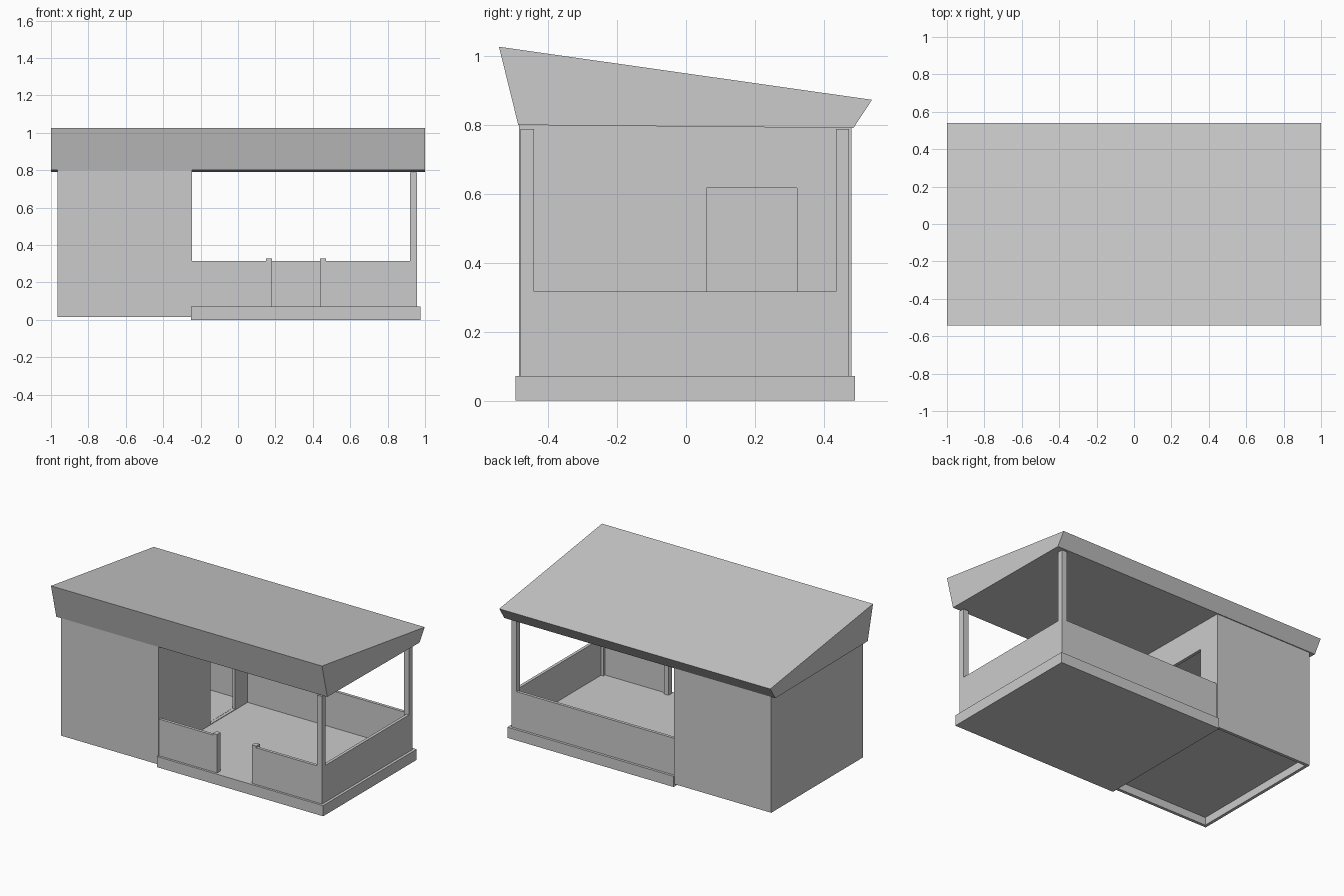
import bpy
import bmesh

if "Cube" in bpy.data.objects:
    bpy.data.objects.remove(bpy.data.objects["Cube"], do_unlink=True)

# Single plain finish
GREY = (0.6, 0.6, 0.6, 1.0)
grey = bpy.data.materials.new("light_grey")
grey.use_nodes = True
grey.diffuse_color = GREY
grey.node_tree.nodes["Principled BSDF"].inputs["Base Color"].default_value = GREY


def prism(name, profile, x0, x1):
    """Extrude a (y, z) profile along x."""
    bm = bmesh.new()
    face = bm.faces.new([bm.verts.new((x0, y, z)) for y, z in profile])
    ext = bmesh.ops.extrude_face_region(bm, geom=[face])["geom"]
    verts = [v for v in ext if isinstance(v, bmesh.types.BMVert)]
    bmesh.ops.translate(bm, verts=verts, vec=(x1 - x0, 0, 0))
    bmesh.ops.recalc_face_normals(bm, faces=bm.faces)
    mesh = bpy.data.meshes.new(name)
    bm.to_mesh(mesh)
    bm.free()
    mesh.materials.append(grey)
    obj = bpy.data.objects.new(name, mesh)
    bpy.context.scene.collection.objects.link(obj)
    return obj


def box(name, x, y, z):
    return prism(name, [(y[0], z[0]), (y[1], z[0]), (y[1], z[1]), (y[0], z[1])], *x)


def cut(obj, cutters):
    """Subtract the cutters, bake the result and remove them."""
    for c in cutters:
        c.hide_render = True
        mod = obj.modifiers.new("cut", 'BOOLEAN')
        mod.operation = 'DIFFERENCE'
        mod.solver = 'EXACT'
        mod.object = c
    graph = bpy.context.evaluated_depsgraph_get()
    mesh = bpy.data.meshes.new_from_object(obj.evaluated_get(graph))
    obj.modifiers.clear()
    obj.data = mesh
    for c in cutters:
        bpy.data.objects.remove(c, do_unlink=True)


# Enclosed room: hollow shell with a doorway to the porch
T = 0.02
RX, RY = (-0.965, -0.246), (-0.485, 0.48)
inner_x, inner_y = (RX[0] + T, RX[1] - T), (RY[0] + T, RY[1] - T)
walls = box("room_walls", RX, RY, (0.015, 0.8))
cut(walls, [box("hollow_cutter", inner_x, inner_y, (-0.1, 0.9)),
            box("door_cutter", (-0.3, -0.2), (0.06, 0.322), (0.075, 0.617))])
box("room_floor", inner_x, inner_y, (0.067, 0.076))

# Porch slab
box("porch_slab", (-0.252, 0.975), (-0.495, 0.49), (0, 0.071))

# Corner posts and low parapet, outer faces flush
FRONT, BACK, SIDE, POST = -0.48, 0.473, 0.957, 0.038
BASE, RAIL = 0.071, 0.316
box("front_post", (SIDE - POST, SIDE), (FRONT, FRONT + POST), (BASE, 0.788))
box("back_post", (SIDE - POST, SIDE), (BACK - POST, BACK), (BASE, 0.788))
box("side_parapet", (SIDE - T, SIDE), (FRONT + POST, BACK - POST), (BASE, RAIL))
box("back_parapet", (RX[1], SIDE - POST), (BACK - T, BACK), (BASE, RAIL))

# Front parapet with an entrance gap between two short posts
GATE = 0.032
gap = (0.182, 0.438)
for side, x0, x1, g in (("right", RX[1], gap[0] - GATE, gap[0] - GATE),
                        ("left", gap[1] + GATE, SIDE - POST, gap[1])):
    box("front_parapet_" + side, (x0, x1), (FRONT, FRONT + T), (BASE, RAIL))
    box("gate_post_" + side, (g, g + GATE), (FRONT, FRONT + POST), (BASE, 0.327))

# Sloping roof with tapered fascias
prism("roof", [(-0.543, 1.027), (0.54, 0.873), (0.486, 0.791), (-0.487, 0.8)], -1, 1)
